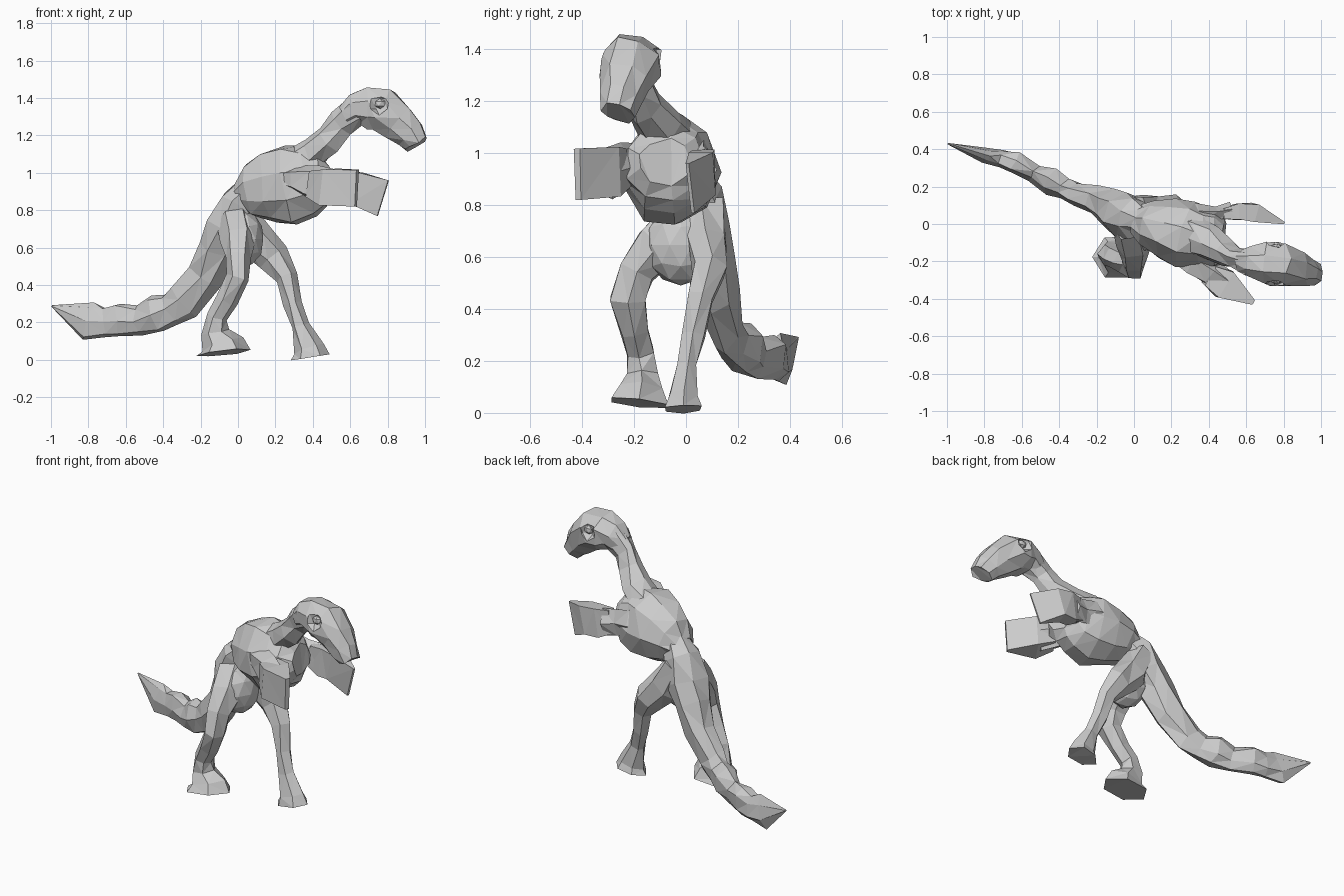
import bpy, bmesh, math, random
from mathutils import Vector

random.seed(4)


def loft(name, stations, ref, sides=8, jitter=0.006):
    """Loft rings along a path; station = x, y, z, half width, half height."""
    bm = bmesh.new()
    pts = [Vector(s[:3]) for s in stations]
    rings = []
    k = 1.0 / math.cos(math.pi / sides)
    for i, s in enumerate(stations):
        t = (pts[min(i + 1, len(pts) - 1)] - pts[max(i - 1, 0)]).normalized()
        side = t.cross(Vector(ref)).normalized()
        up = side.cross(t)
        ring = []
        for j in range(sides):
            a = 2 * math.pi * (j + 0.5) / sides
            p = pts[i] + side * (s[3] * k * math.cos(a)) + up * (s[4] * k * math.sin(a))
            amount = min(jitter, s[3] * 0.2)
            p += Vector([random.uniform(-amount, amount) for _ in range(3)])
            ring.append(bm.verts.new(p))
        rings.append(ring)
    for a, b in zip(rings, rings[1:]):
        for j in range(sides):
            n = (j + 1) % sides
            bm.faces.new((a[j], a[n], b[n], b[j]))
    bm.faces.new(rings[0])
    bm.faces.new(rings[-1])
    bmesh.ops.triangulate(bm, faces=bm.faces[:])
    bmesh.ops.recalc_face_normals(bm, faces=bm.faces[:])
    mesh = bpy.data.meshes.new(name)
    bm.to_mesh(mesh)
    bm.free()
    ob = bpy.data.objects.new(name, mesh)
    bpy.context.collection.objects.link(ob)
    return ob


def ball(name, loc, scale, detail=1):
    bpy.ops.mesh.primitive_ico_sphere_add(subdivisions=detail, radius=1, location=loc)
    ob = bpy.context.object
    ob.name = name
    ob.scale = scale
    return ob


UP, FORWARD = (0, 0, 1), (1, 0, 0)

# Pelvis and tail, with a rounded mass between the thighs
loft("pelvis_and_tail", [
    (0.07, 0.01, 0.92, .07, .07), (0.0, 0.03, 0.84, .095, .095),
    (-.045, .045, .71, .115, .11), (-.11, .08, .59, .09, .10),
    (-.18, .12, .45, .068, .095), (-.29, .16, .315, .06, .095),
    (-.36, .185, .27, .055, .085), (-.44, .22, .245, .068, .09),
    (-.53, .265, .21, .045, .075), (-.63, .325, .215, .055, .088),
    (-.71, .35, .20, .042, .078), (-.80, .365, .208, .035, .095),
    (-.995, .43, .288, .004, .004)], UP, 7, 0.011)
ball("pelvis_underside", (.03, -.02, .645), (.11, .14, .155), 2)

# Barrel torso with a broad chest
loft("torso", [
    (0.01, 0.02, 0.88, .07, .07), (0.07, 0.0, .90, .12, .135),
    (.17, -.03, .92, .155, .185), (.28, -.06, .93, .168, .205),
    (.38, -.08, .95, .16, .18), (.445, -.085, .96, .14, .14),
    (.49, -.08, .965, .10, .08)], UP, 9, 0.01)

# Neck and head
loft("neck", [
    (.19, -.03, 1.01, .08, .075), (.31, -.055, 1.06, .095, .075),
    (.41, -.10, 1.105, .08, .07), (.49, -.155, 1.175, .058, .07),
    (.55, -.185, 1.265, .052, .07), (.64, -.205, 1.33, .07, .08)], UP, 7, 0.01)
head = loft("head", [
    (.575, -.20, 1.30, .055, .06), (.63, -.205, 1.335, .085, .085),
    (.70, -.21, 1.345, .108, .105), (.775, -.215, 1.335, .115, .115),
    (.86, -.235, 1.265, .09, .10), (.92, -.25, 1.205, .072, .08),
    (.955, -.26, 1.155, .056, .06)], UP, 8, 0.009)

# Eye sockets and eyes on both sides of the head
for tag, y, inward in (("right", -.33, 1), ("left", -.095, -1)):
    cutter = ball("socket_cutter_" + tag, (.755, y, 1.37), (.06, .04, .062))
    cutter.hide_render = True
    cutter.hide_viewport = True
    cut = head.modifiers.new("socket_" + tag, 'BOOLEAN')
    cut.operation = 'DIFFERENCE'
    cut.solver = 'EXACT'
    cut.object = cutter
    ball("eye_" + tag, (.76, y + .028 * inward, 1.37), (.032, .02, .028))

# Arms with hands that thin out to an upright edge
loft("right_upper_arm", [
    (.20, -.15, .97, .04, .03), (.31, -.20, .965, .06, .06),
    (.40, -.26, .945, .06, .08), (.48, -.32, .925, .065, .085)], UP, 5)
loft("right_hand", [
    (.40, -.27, .94, .06, .075), (.485, -.325, .925, .08, .095),
    (.635, -.418, .918, .012, .10)], UP, 4, 0.006)
loft("left_upper_arm", [
    (.22, .04, .97, .04, .04), (.34, .05, .965, .045, .07),
    (.44, .055, .945, .035, .07), (.52, .065, .935, .04, .075)], UP, 5)
loft("left_hand", [
    (.47, .055, .94, .03, .07), (.55, .068, .925, .045, .085),
    (.635, .065, .915, .048, .085), (.775, .015, .865, .006, .10)], UP, 4, 0.006)

# Legs ending in wedge feet
loft("right_leg", [
    (-.02, -.01, .74, .09, .085), (0, -.11, .64, .085, .08),
    (.0, -.19, .545, .068, .06), (.0, -.225, .44, .07, .055),
    (-.06, -.20, .32, .05, .052), (-.11, -.18, .23, .052, .05),
    (-.12, -.165, .15, .06, .065), (-.085, -.175, .085, .085, .10),
    (-.08, -.18, .037, .108, .13)], FORWARD, 6, 0.006)
loft("left_leg", [
    (.01, .06, .79, .09, .065), (.09, .085, .65, .068, .09),
    (.19, .09, .55, .06, .075), (.26, .055, .44, .05, .05),
    (.29, .03, .30, .043, .04), (.33, .005, .18, .035, .04),
    (.38, -.01, .06, .055, .07), (.387, -.01, .017, .068, .088)], FORWARD, 6, 0.006)
